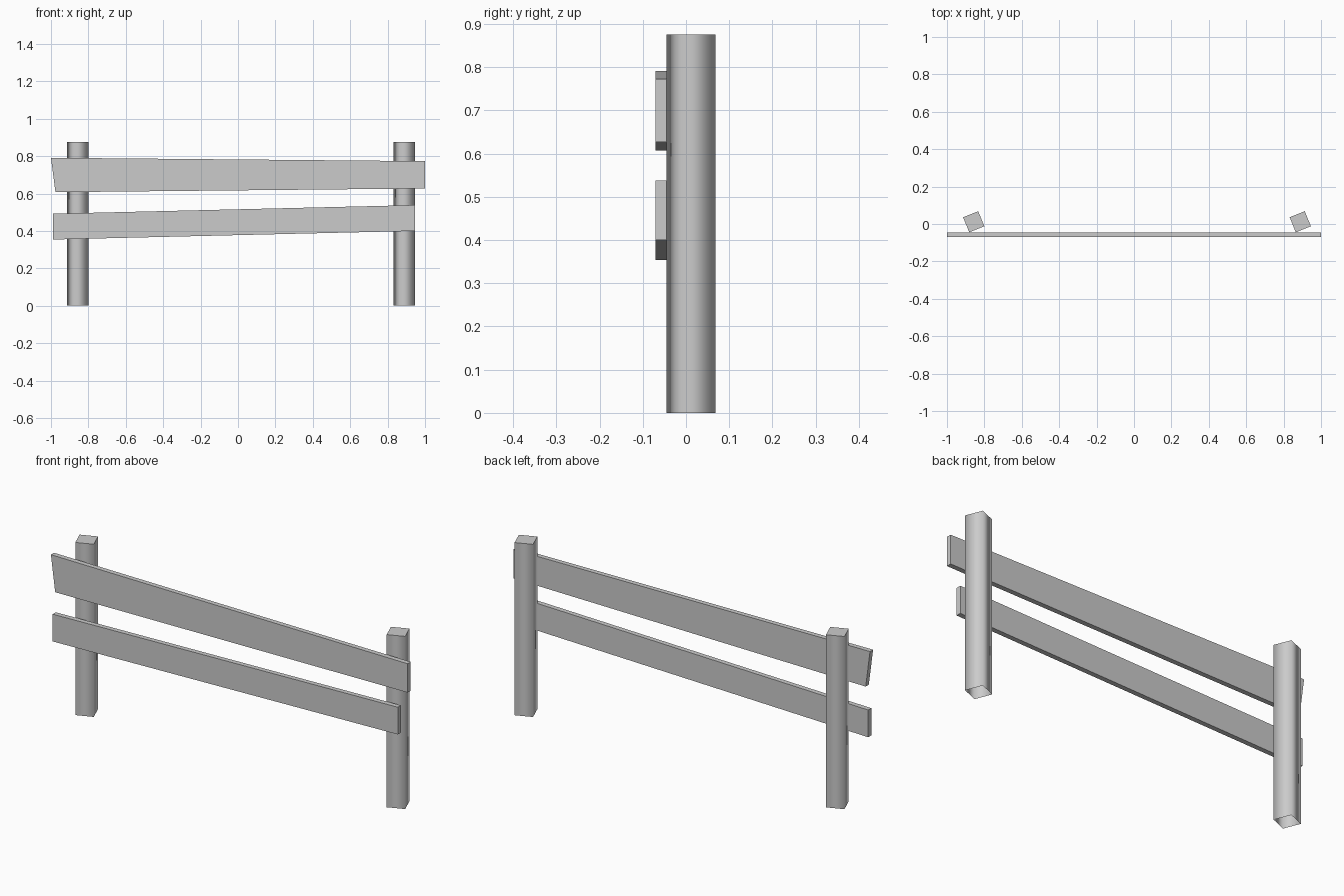
import bpy
import bmesh
import math
from mathutils import Matrix

cube = bpy.data.objects.get("Cube")
if cube:
    bpy.data.objects.remove(cube, do_unlink=True)

# Single weathered grey for everything
grey = bpy.data.materials.new("weathered_grey")
grey.use_nodes = True
colour = (0.6, 0.6, 0.6, 1.0)
grey.diffuse_color = colour
grey.node_tree.nodes["Principled BSDF"].inputs["Base Color"].default_value = colour


def finish(name, bm):
    bmesh.ops.recalc_face_normals(bm, faces=bm.faces)
    mesh = bpy.data.meshes.new(name)
    bm.to_mesh(mesh)
    bm.free()
    mesh.materials.append(grey)
    obj = bpy.data.objects.new(name, mesh)
    bpy.context.collection.objects.link(obj)
    return obj


# Square post, turned in the ground, open underneath, with softly shaded sides
def post(name, x, y=0.012, side=0.087, height=0.875):
    bm = bmesh.new()
    bmesh.ops.create_cube(bm, size=1)
    bmesh.ops.transform(bm, verts=bm.verts, matrix=(
        Matrix.Translation((x, y, height / 2))
        @ Matrix.Rotation(math.radians(22), 4, "Z")
        @ Matrix.Diagonal((side, side, height, 1))))
    bm.normal_update()
    bottom = [f for f in bm.faces if f.normal.z < -0.9]
    bmesh.ops.delete(bm, geom=bottom, context="FACES_ONLY")
    bmesh.ops.recalc_face_normals(bm, faces=bm.faces)
    for f in bm.faces:
        f.smooth = abs(f.normal.z) < 0.5
    for e in bm.edges:
        e.smooth = all(f.smooth for f in e.link_faces)
    return finish(name, bm)


# Rough-sawn board: front outline extruded to its thickness
def rail(name, outline, front=-0.07, thickness=0.025):
    bm = bmesh.new()
    face = bm.faces.new([bm.verts.new((x, front, z)) for x, z in outline])
    grown = bmesh.ops.extrude_face_region(bm, geom=[face], use_keep_orig=True)
    moved = [v for v in grown["geom"] if isinstance(v, bmesh.types.BMVert)]
    bmesh.ops.translate(bm, verts=moved, vec=(0, thickness, 0))
    return finish(name, bm)


post("right_post", -0.857)
post("left_post", 0.889)
rail("upper_rail", [(-1, 0.791), (-0.976, 0.607), (1, 0.627), (1, 0.773)])
rail("lower_rail", [(-0.99, 0.492), (-0.99, 0.354), (0.945, 0.4), (0.945, 0.538)])
